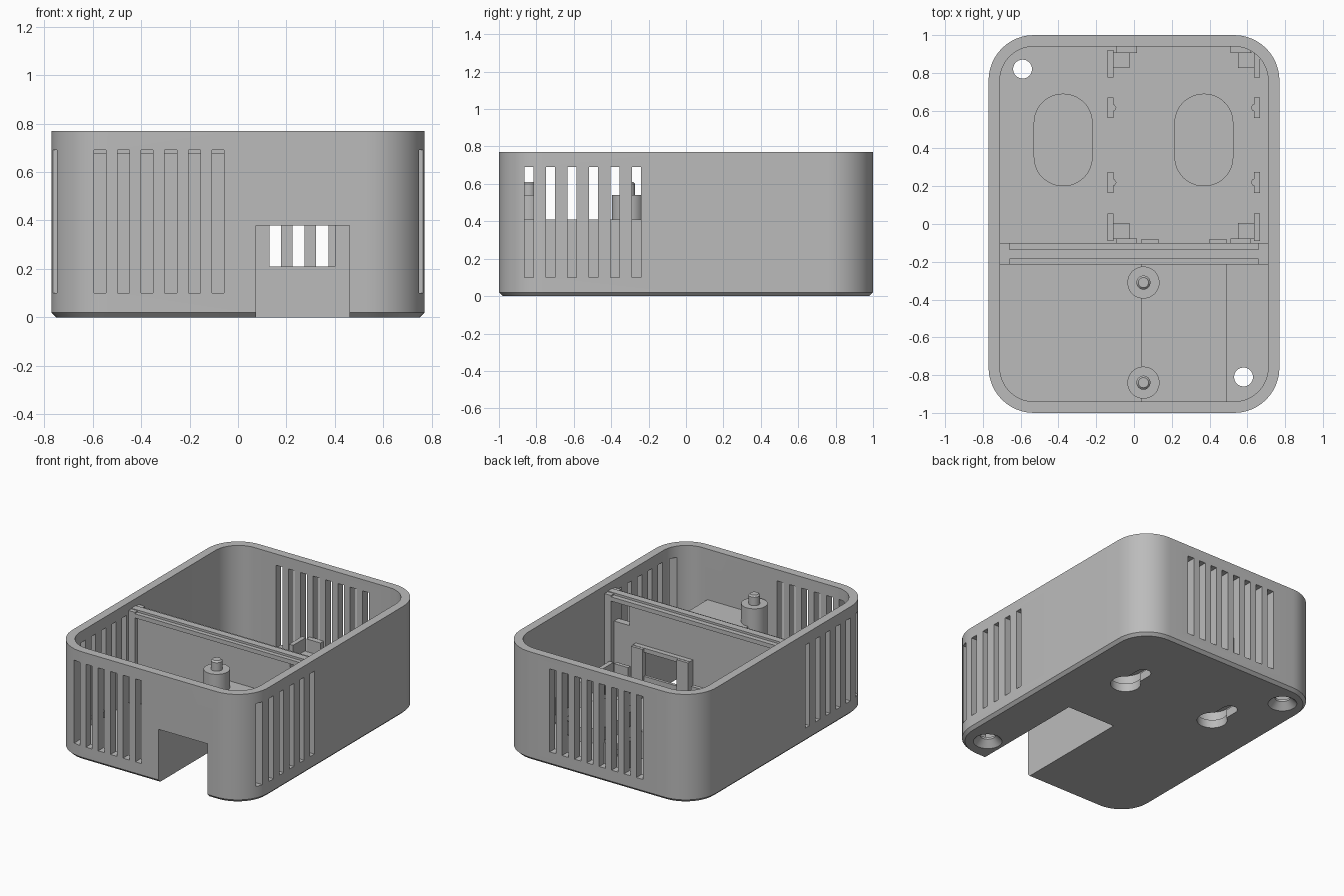
import bpy, bmesh
from math import cos, sin, pi

cube = bpy.data.objects.get("Cube")
if cube:
    bpy.data.objects.remove(cube, do_unlink=True)

grey = bpy.data.materials.new("plain grey")
grey.use_nodes = True
colour = (0.5, 0.5, 0.5, 1)
grey.diffuse_color = colour
grey.node_tree.nodes["Principled BSDF"].inputs["Base Color"].default_value = colour


def loft(name, rings):
    """Join stacked outlines into a capped solid."""
    bm = bmesh.new()
    rows = [[bm.verts.new(p) for p in ring] for ring in rings]
    n = len(rows[0])
    for low, high in zip(rows, rows[1:]):
        for i in range(n):
            j = (i + 1) % n
            bm.faces.new((low[i], low[j], high[j], high[i]))
    bm.faces.new(rows[0][::-1])
    bm.faces.new(rows[-1])
    bmesh.ops.recalc_face_normals(bm, faces=bm.faces)
    mesh = bpy.data.meshes.new(name)
    bm.to_mesh(mesh)
    bm.free()
    mesh.materials.append(grey)
    obj = bpy.data.objects.new(name, mesh)
    bpy.context.collection.objects.link(obj)
    return obj


def rounded(x0, x1, y0, y1, r, z, steps=12):
    corners = [(x1 - r, y1 - r), (x0 + r, y1 - r), (x0 + r, y0 + r), (x1 - r, y0 + r)]
    return [(cx + r * cos((q + k / steps) * pi / 2), cy + r * sin((q + k / steps) * pi / 2), z)
            for q, (cx, cy) in enumerate(corners) for k in range(steps + 1)]


def box(name, x0, x1, y0, y1, z0, z1):
    return loft(name, [[(x0, y0, z), (x1, y0, z), (x1, y1, z), (x0, y1, z)] for z in (z0, z1)])


def turned(name, x, y, profile, steps=40):
    return loft(name, [[(x + r * cos(2 * pi * k / steps), y + r * sin(2 * pi * k / steps), z)
                        for k in range(steps)] for r, z in profile])


def stadium(name, x, y0, y1, r, z0, z1):
    # Slight overlap of the straight sides avoids doubled corner points
    return loft(name, [rounded(x - r - 0.001, x + r + 0.001, y0 - r, y1 + r, r, z) for z in (z0, z1)])


def boolean(target, tool, operation="DIFFERENCE", keep=False):
    mod = target.modifiers.new("cut", "BOOLEAN")
    mod.operation, mod.solver, mod.object = operation, "EXACT", tool
    bpy.context.view_layer.update()
    mesh = bpy.data.meshes.new_from_object(
        target.evaluated_get(bpy.context.evaluated_depsgraph_get()))
    target.modifiers.clear()
    target.data = mesh
    if not keep:
        bpy.data.objects.remove(tool, do_unlink=True)


# Open case with a chamfered base
W, L, H, T, R, FLOOR = 0.77, 1.0, 0.77, 0.06, 0.24, 0.06
case = loft("case", [rounded(-W + d, W - d, -L + d, L - d, R - d, z)
                     for d, z in ((0.02, 0), (0, 0.02), (0, H), (T, H), (T, FLOOR))])

# Ventilation slots
PITCH, SLOT_LOW, SLOT_HIGH = 0.0975, 0.10, 0.69
for i in range(6):
    x = -0.57 + i * PITCH
    boolean(case, box("slot_cutter", x - 0.025, x + 0.025, -1.1, -0.9, SLOT_LOW, SLOT_HIGH))
    y = -0.84 + i * 0.115
    boolean(case, box("slot_cutter", -0.9, 0.9, y - 0.024, y + 0.024, SLOT_LOW, SLOT_HIGH))
for i in range(8):
    x = -0.335 + i * PITCH
    boolean(case, box("slot_cutter", x - 0.025, x + 0.025, 0.9, 1.1, SLOT_LOW, SLOT_HIGH))

# Countersunk screw holes in the floor
for x, y in ((-0.59, 0.82), (0.58, -0.81)):
    boolean(case, turned("hole_cutter", x, y,
                         ((0.105, -0.01), (0.05, 0.045), (0.05, 0.2))))

# Hanging keyholes with closed housings
for x in (-0.375, 0.37):
    boolean(case, turned("keyhole_cutter", x, 0.355, ((0.1, -0.1), (0.1, 0.2))))
    boolean(case, stadium("keyhole_cutter", x, 0.355, 0.535, 0.05, -0.1, 0.2))
    housing = stadium("keyhole_housing", x, 0.355, 0.535, 0.155, FLOOR - 0.01, 0.16)
    boolean(housing, stadium("pocket_cutter", x, 0.355, 0.535, 0.12, 0, 0.13))

# Dividing wall with edge strips and end ribs
divider = box("divider", -0.715, 0.715, -0.185, -0.135, FLOOR - 0.01, 0.72)
for y0, y1 in ((-0.215, -0.18), (-0.14, -0.10)):
    boolean(divider, box("strip", -0.713, 0.713, y0, y1, 0.675, 0.705), "UNION")
    for x0, x1 in ((-0.714, -0.66), (0.66, 0.714)):
        boolean(divider, box("rib", x0, x1, y0, y1, FLOOR - 0.008, 0.715), "UNION")
boolean(divider, box("opening_cutter", 0.54, 0.66, -0.3, 0, 0.52, 0.675))

# Cable tunnel cover, its rear frame and two mounting posts
cover = box("tunnel_cover", 0.04, 0.49, -0.95, -0.10, 0.02, 0.41)
for x in (0.04, 0.40):
    boolean(cover, box("jamb", x, x + 0.09, -0.12, -0.08, 0.03, 0.408), "UNION")
posts = [turned("mounting_post", 0.05, y,
                ((0.085, FLOOR - 0.01), (0.085, 0.54), (0.037, 0.54), (0.037, 0.60), (0.027, 0.61)))
         for y in (-0.31, -0.84)]
tunnel = box("tunnel_cutter", 0.075, 0.46, -1.2, -0.12, -0.1, 0.38)
for part in [case, divider, cover] + posts:
    boolean(part, tunnel, keep=True)
bpy.data.objects.remove(tunnel, do_unlink=True)
boolean(cover, box("window_cutter", 0.13, 0.40, -0.3, 0, 0.21, 0.38))

# Circuit board cradle: side rails, clips and corner rests
BASE = FLOOR - 0.01
for x, inward in ((-0.125, 1), (0.65, -1)):
    for y0, y1 in ((0.775, 0.92), (-0.09, 0.055)):
        box("cradle_rail", x - 0.016, x + 0.016, y0, y1, BASE, 0.25)
    for y in (0.615, 0.22):
        box("cradle_clip", x - 0.016, x + 0.016, y - 0.055, y + 0.055, BASE, 0.25)
        turned("clip_bump", x + inward * 0.012, y, ((0.02, 0.21), (0.02, 0.245)), 6)
    inner = x + inward * 0.1
    for y0, y1 in ((0.825, 0.91), (-0.08, 0.005)):
        box("corner_rest", min(x, inner), max(x, inner), y0, y1, BASE, 0.16)
    for y0, y1 in ((0.905, 0.945), (-0.105, -0.078)):
        far = x + inward * 0.14
        near = x + inward * 0.03
        box("end_stop", min(near, far), max(near, far), y0, y1, BASE, 0.25)

# Smooth curves, sharp edges
bpy.ops.object.select_all(action="DESELECT")
for obj in bpy.context.collection.objects:
    if obj.type == "MESH":
        obj.select_set(True)
        bpy.context.view_layer.objects.active = obj
bpy.ops.object.shade_smooth_by_angle(angle=0.5)
